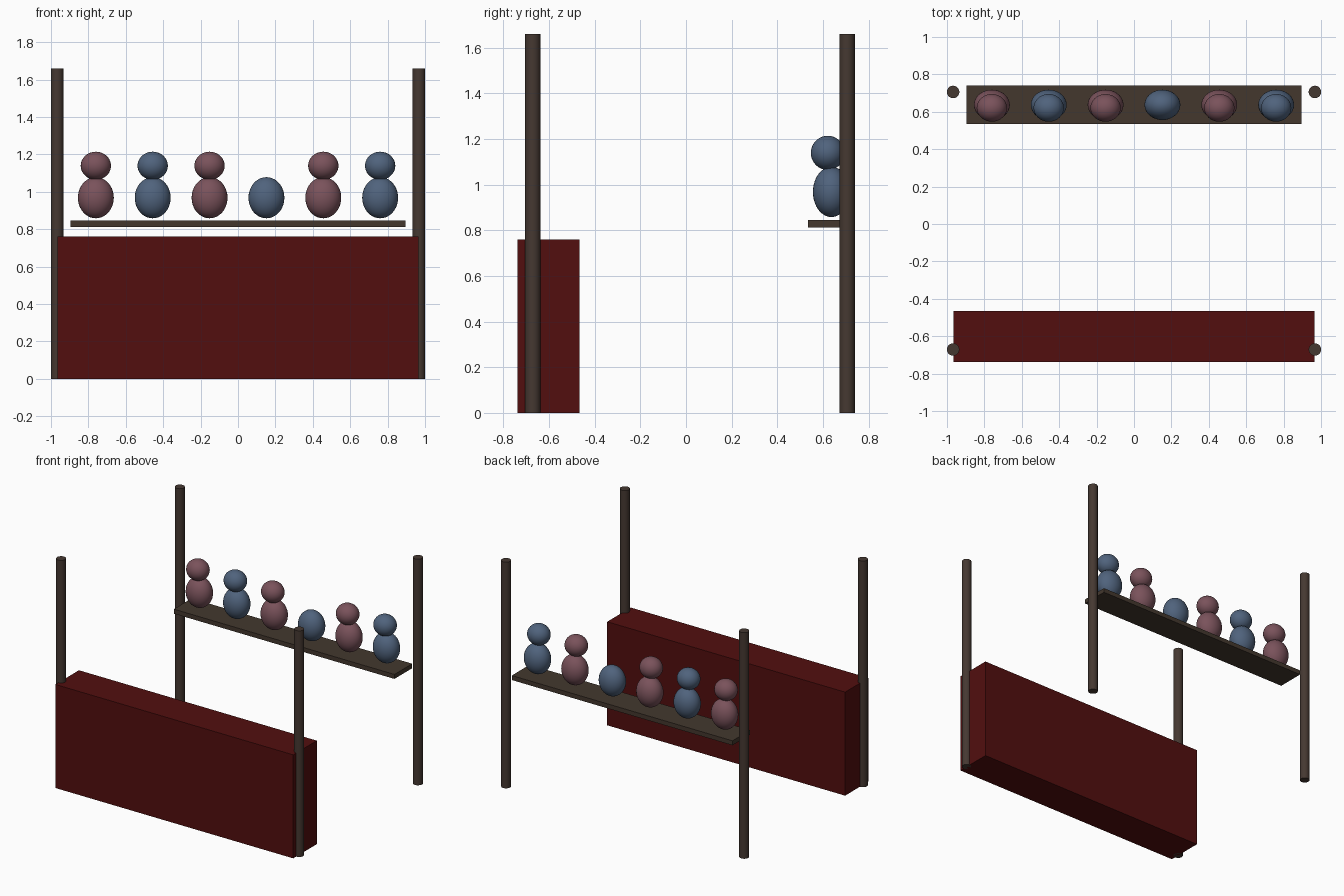
import bpy
import math

if "Cube" in bpy.data.objects:
    bpy.data.objects.remove(bpy.data.objects["Cube"])


def material(name, rgb):
    m = bpy.data.materials.new(name)
    m.diffuse_color = (*rgb, 1.0)
    m.use_nodes = True
    m.node_tree.nodes["Principled BSDF"].inputs["Base Color"].default_value = m.diffuse_color
    return m


RED = material("dark red", (0.085, 0.0045, 0.0045))
POLE = material("pole brown", (0.060, 0.040, 0.031))
WOOD = material("shelf brown", (0.056, 0.039, 0.027))
PINK = material("dusty rose", (0.195, 0.085, 0.105))
BLUE = material("slate blue", (0.080, 0.125, 0.205))


def finish(name, mat):
    ob = bpy.context.object
    ob.name = name
    ob.data.materials.append(mat)
    return ob


def box(name, x, y, z, mat):
    """Box from (min, max) pairs."""
    bpy.ops.mesh.primitive_cube_add(size=1, location=[(a + b) / 2 for a, b in (x, y, z)])
    bpy.context.object.scale = [b - a for a, b in (x, y, z)]
    bpy.ops.object.transform_apply(location=False, rotation=False, scale=True)
    finish(name, mat)


def ellipsoid(name, loc, radii, mat):
    bpy.ops.mesh.primitive_uv_sphere_add(segments=32, ring_count=20, radius=1, location=loc)
    bpy.context.object.scale = radii
    bpy.ops.object.transform_apply(location=False, rotation=False, scale=True)
    bpy.ops.object.shade_smooth()
    finish(name, mat)


# Counter and prize shelf
box("counter", (-0.966, 0.966), (-0.739, -0.466), (0, 0.76), RED)
box("shelf", (-0.896, 0.896), (0.535, 0.741), (0.812, 0.845), WOOD)

# Four corner poles
for side, x in (("left", -0.967), ("right", 0.967)):
    for end, y in (("front", -0.671), ("back", 0.706)):
        bpy.ops.mesh.primitive_cylinder_add(vertices=20, radius=0.0335, depth=1.66,
                                            location=(x, y, 0.83))
        bpy.ops.object.shade_smooth_by_angle(angle=math.radians(40))
        finish(f"{end}_{side}_pole", POLE)

# Row of dolls in alternating colours; the fourth has no head
for i in range(6):
    x = -0.76 + i * 0.304
    mat = BLUE if i % 2 else PINK
    ellipsoid(f"doll_body_{i + 1}", (x, 0.637, 0.968), (0.096, 0.081, 0.110), mat)
    if i != 3:
        ellipsoid(f"doll_head_{i + 1}", (x, 0.621, 1.139), (0.081, 0.074, 0.075), mat)
